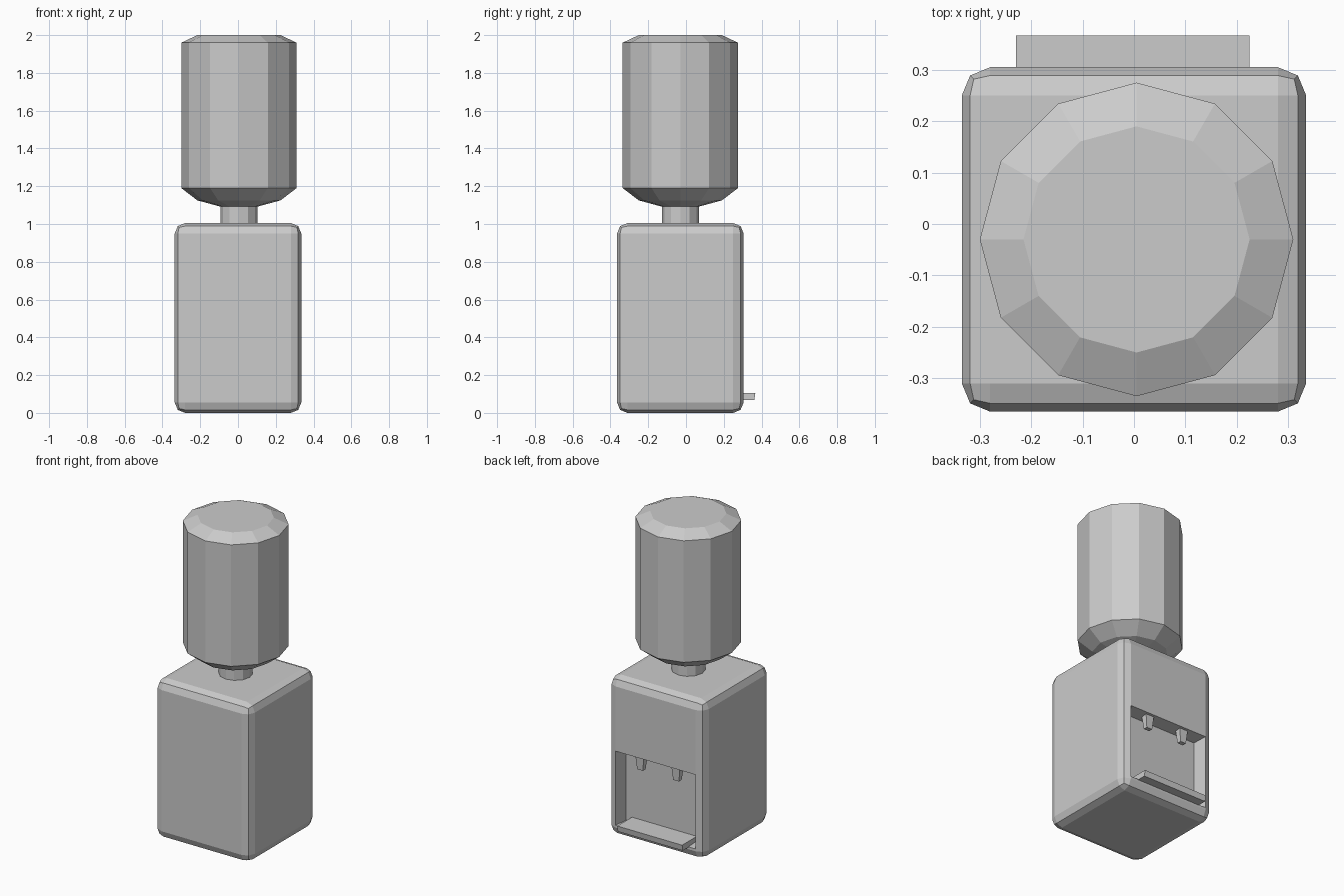
import bpy, bmesh
from math import cos, sin, pi

if "Cube" in bpy.data.objects:
    bpy.data.objects.remove(bpy.data.objects["Cube"])


def make_object(name, bm):
    bmesh.ops.recalc_face_normals(bm, faces=bm.faces)
    mesh = bpy.data.meshes.new(name)
    bm.to_mesh(mesh)
    bm.free()
    obj = bpy.data.objects.new(name, mesh)
    bpy.context.collection.objects.link(obj)
    return obj


def loft(name, rings):
    """Closed solid through a stack of equal-sized point rings."""
    bm = bmesh.new()
    loops = [[bm.verts.new(p) for p in ring] for ring in rings]
    for a, b in zip(loops, loops[1:]):
        for i in range(len(a)):
            j = (i + 1) % len(a)
            bm.faces.new((a[i], a[j], b[j], b[i]))
    bm.faces.new(loops[0])
    bm.faces.new(loops[-1])
    return make_object(name, bm)


def rect_z(x0, x1, y0, y1, z):
    return [(x0, y0, z), (x1, y0, z), (x1, y1, z), (x0, y1, z)]


def rect_y(x0, x1, z0, z1, y):
    return [(x0, y, z0), (x1, y, z0), (x1, y, z1), (x0, y, z1)]


def circle(r, z, n=12, cx=0.005, cy=-0.03):
    return [(cx + r * cos(2 * pi * i / n), cy + r * sin(2 * pi * i / n), z) for i in range(n)]


# Rounded cabinet
cabinet = loft("cabinet", [rect_z(-0.335, 0.335, -0.365, 0.305, z) for z in (0, 1.005)])
bevel = cabinet.modifiers.new("rounded_edges", "BEVEL")
bevel.width = 0.055
bevel.segments = 2

# Tapered dispensing recess cut into the back
cutter = loft("recess_cutter", [
    rect_y(-0.265, 0.265, 0.075, 0.53, 0.22),
    rect_y(-0.28, 0.28, 0.07, 0.54, 0.305),
    rect_y(-0.28, 0.28, 0.07, 0.54, 0.40),
])
cutter.hide_render = True
cutter.hide_set(True)
cut = cabinet.modifiers.new("recess", "BOOLEAN")
cut.operation = "DIFFERENCE"
cut.solver = "EXACT"
cut.object = cutter

# Drip tray, slightly undercut at its lip
loft("drip_tray", [
    rect_z(-0.23, 0.225, 0.21, 0.361, 0.067),
    rect_z(-0.23, 0.225, 0.21, 0.367, 0.104),
])

# Two taps hanging from the recess ceiling
for side, x in (("left", 0.123), ("right", -0.13)):
    loft(side + "_tap", [
        rect_z(x - 0.02, x + 0.02, 0.258, 0.285, 0.455),
        rect_z(x - 0.03, x + 0.03, 0.25, 0.29, 0.545),
    ])

# Twelve-sided water bottle with its neck
profile = [(0.098, 0.99), (0.098, 1.092), (0.22, 1.125),
           (0.305, 1.19), (0.305, 1.96), (0.22, 2.0)]
loft("water_bottle", [circle(r, z) for r, z in profile])
